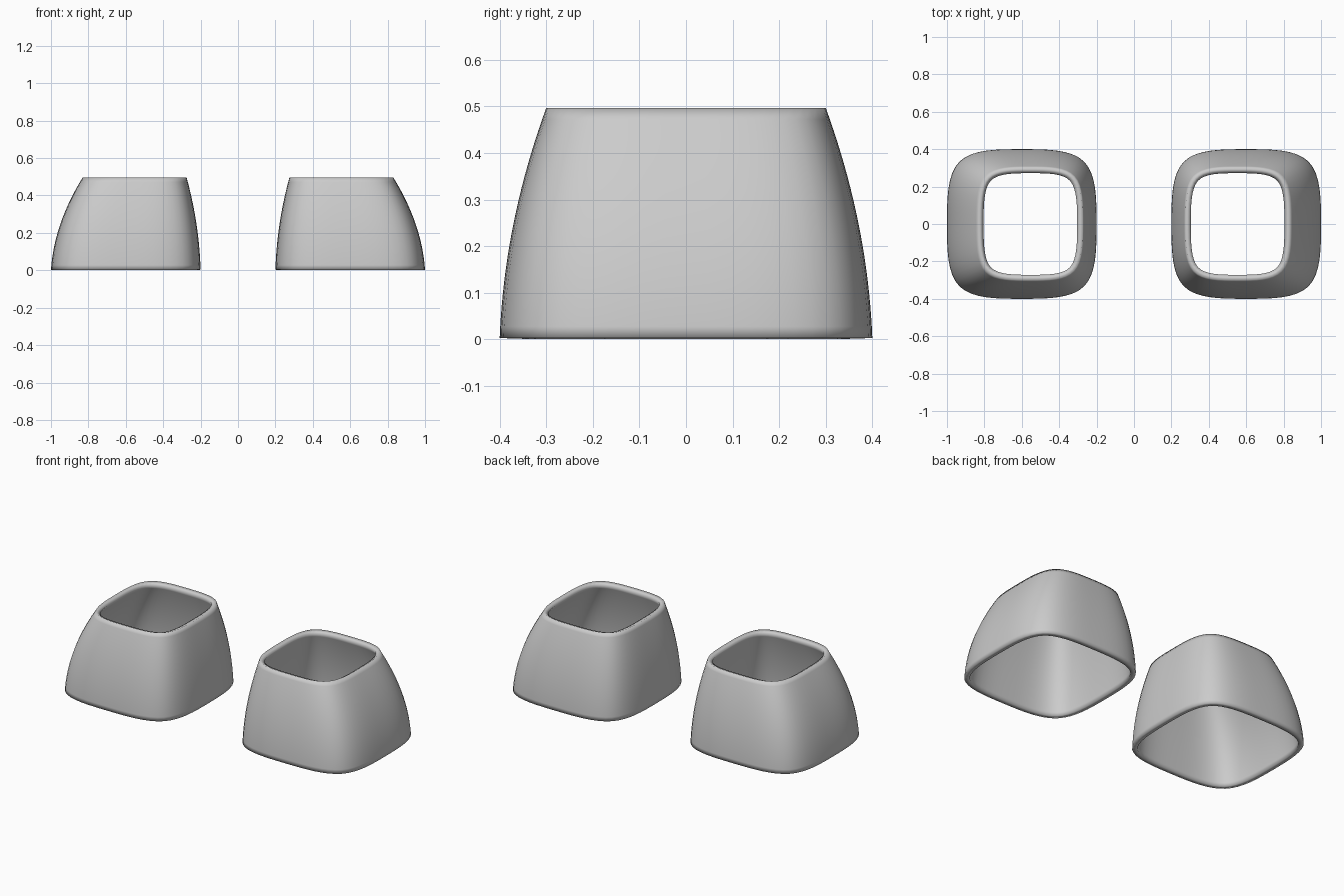
import bpy, bmesh
from math import floor

if "Cube" in bpy.data.objects:
    bpy.data.objects.remove(bpy.data.objects["Cube"])

SIDES, ROWS = 64, 20
Z0, Z1 = 0.003, 0.497
CAGE = [(1, 0), (1, 1), (0, 1), (-1, 1), (-1, 0), (-1, -1), (0, -1), (1, -1)]


def soft_square(s):
    """Point on a rounded square (closed cubic B-spline), s in 0..1."""
    u = s * 8
    i = floor(u)
    f = u - i
    w = ((1 - f) ** 3 / 6, (3 * f**3 - 6 * f**2 + 4) / 6,
         (-3 * f**3 + 3 * f**2 + 3 * f + 1) / 6, f**3 / 6)
    pts = [CAGE[(i + k - 1) % 8] for k in range(4)]
    return [sum(a * p[c] for a, p in zip(w, pts)) for c in (0, 1)]


def tapered_sleeve(name, side):
    bm = bmesh.new()
    rings = []
    for r in range(ROWS + 1):
        t = r / ROWS
        b = 0.2 * t + 0.8 * t * t            # bulging taper
        inner, outer, hy = 0.2 + 0.075 * b, 1 - 0.17 * b, 0.4 - 0.1 * b
        cx, hx = (inner + outer) / 2, (outer - inner) / 2
        ring = []
        for k in range(SIDES):
            x, y = soft_square(k / SIDES)
            ring.append(bm.verts.new((side * (cx + hx * x), hy * y, Z0 + (Z1 - Z0) * t)))
        rings.append(ring)
    for lo, hi in zip(rings, rings[1:]):
        for k in range(SIDES):
            n = (k + 1) % SIDES
            f = [lo[k], lo[n], hi[n], hi[k]]
            bm.faces.new(f if side > 0 else f[::-1])
    for f in bm.faces:
        f.smooth = True
    me = bpy.data.meshes.new(name)
    bm.to_mesh(me)
    bm.free()
    ob = bpy.data.objects.new(name, me)
    bpy.context.collection.objects.link(ob)
    # wall thickness grows inward
    wall = ob.modifiers.new("wall", 'SOLIDIFY')
    wall.thickness = 0.03
    wall.offset = -1
    return ob


# Two mirrored open sleeves
tapered_sleeve("right_sleeve", 1)
tapered_sleeve("left_sleeve", -1)
